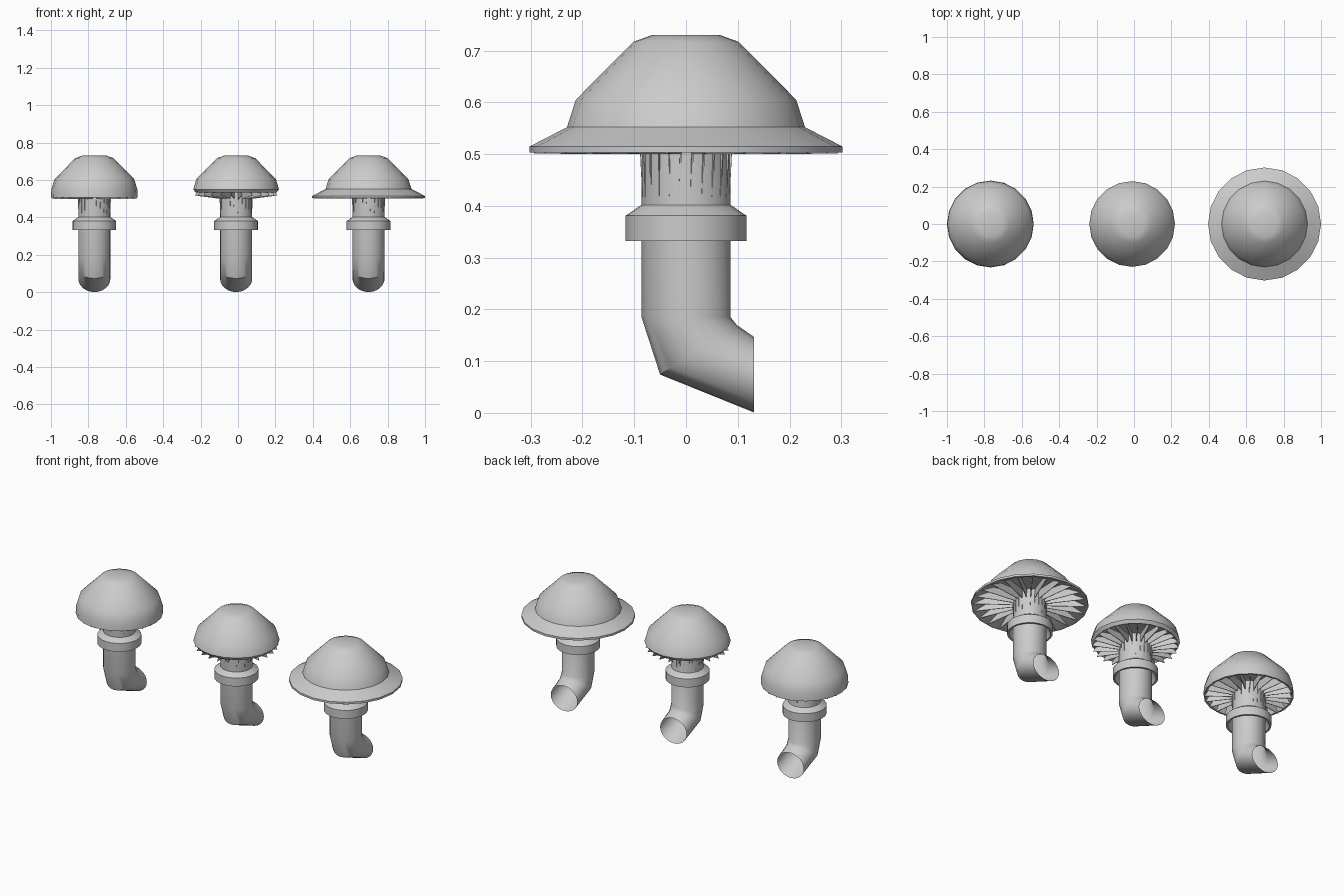
import bpy, bmesh
from math import sin, cos, pi, radians
from mathutils import Vector

if "Cube" in bpy.data.objects:
    bpy.data.objects.remove(bpy.data.objects["Cube"])


def make_object(name, verts, faces, location, angle=40):
    mesh = bpy.data.meshes.new(name)
    mesh.from_pydata(verts, [], faces)
    bm = bmesh.new()
    bm.from_mesh(mesh)
    bmesh.ops.recalc_face_normals(bm, faces=bm.faces)
    bm.to_mesh(mesh)
    bm.free()
    obj = bpy.data.objects.new(name, mesh)
    obj.location = location
    bpy.context.collection.objects.link(obj)
    bpy.ops.object.select_all(action='DESELECT')
    obj.select_set(True)
    bpy.context.view_layer.objects.active = obj
    if angle:
        bpy.ops.object.shade_smooth_by_angle(angle=radians(angle))
    return obj


def bridge(rings, n):
    return [(r * n + i, r * n + (i + 1) % n, (r + 1) * n + (i + 1) % n, (r + 1) * n + i)
            for r in range(rings - 1) for i in range(n)]


def lathe(name, profile, x, n, cap_top=False):
    verts = [(r * cos(2 * pi * i / n), r * sin(2 * pi * i / n), z)
             for r, z in profile for i in range(n)]
    faces = bridge(len(profile), n)
    if cap_top:
        faces.append(tuple(range(n)))
    return make_object(name, verts, faces, (x, 0, 0))


def stem(name, x, n=24):
    # Each ring: centre (y, z) and the half axis (y, z) in the bending plane
    rings = [((0, 0.55), (-0.086, 0)), ((0, 0.185), (-0.086, 0)),
             ((0.024, 0.122), (-0.074, -0.048)), ((0.131, 0.074), (0, -0.073))]
    verts = []
    for (cy, cz), (ay, az) in rings:
        for i in range(n):
            a = 2 * pi * i / n
            verts.append((0.086 * sin(a), cy + ay * cos(a), cz + az * cos(a)))
    make_object(name, verts, bridge(len(rings), n), (x, 0, 0))


def gills(name, outline, x, count=24):
    # Thin radial blades that run from the stem to the rim
    verts, faces = [], []
    for k in range(count):
        a = 2 * pi * (k + 0.5) / count
        out, side = Vector((cos(a), sin(a), 0)), Vector((-sin(a), cos(a), 0))
        b = len(verts)
        for r, z, t in outline:
            verts.append(out * r + side * t + Vector((0, 0, z)))
        for r, z, t in outline:
            verts.append(out * r + side * (t + 0.003) + Vector((0, 0, z)))
        m = len(outline)
        faces += [tuple(range(b, b + m)), tuple(range(b + m, b + 2 * m))]
        faces += [(b + i, b + (i + 1) % m, b + m + (i + 1) % m, b + m + i) for i in range(m)]
    make_object(name, verts, faces, (x, 0, 0), 0)


crown = [(0.066, 0.73), (0.102, 0.717), (0.213, 0.605)]
# Name, x, rim and underside profile, gill outer edge
kinds = [
    ("domed", -0.768,
     [(0.230, 0.55), (0.232, 0.507), (0.222, 0.507), (0.205, 0.54), (0.086, 0.55)],
     [(0.226, 0.500), (0.226, 0.515), (0.205, 0.545)]),
    ("curled", -0.01,
     [(0.229, 0.55), (0.216, 0.533), (0.200, 0.542), (0.086, 0.55)],
     [(0.222, 0.517), (0.205, 0.545)]),
    ("wide", 0.698,
     [(0.230, 0.552), (0.302, 0.515), (0.302, 0.503), (0.290, 0.503), (0.225, 0.538), (0.086, 0.55)],
     [(0.296, 0.501), (0.296, 0.506), (0.225, 0.542)]),
]

for kind, x, rim, edge in kinds:
    lathe(kind + "_cap", crown + rim, x, 20, cap_top=True)
    stem(kind + "_stem", x)
    # Skirt around the stem
    lathe(kind + "_stem_ring", [(0.086, 0.402), (0.117, 0.381), (0.117, 0.332),
                                (0.107, 0.332), (0.086, 0.375)], x, 24)
    # Gills with tips running down the stem
    outline = [(0.085, 0.41, -0.003), (0.089, 0.50, 0.0)]
    outline += [(r, z, 0.0) for r, z in edge] + [(0.083, 0.552, 0.0)]
    gills(kind + "_gills", outline, x)
